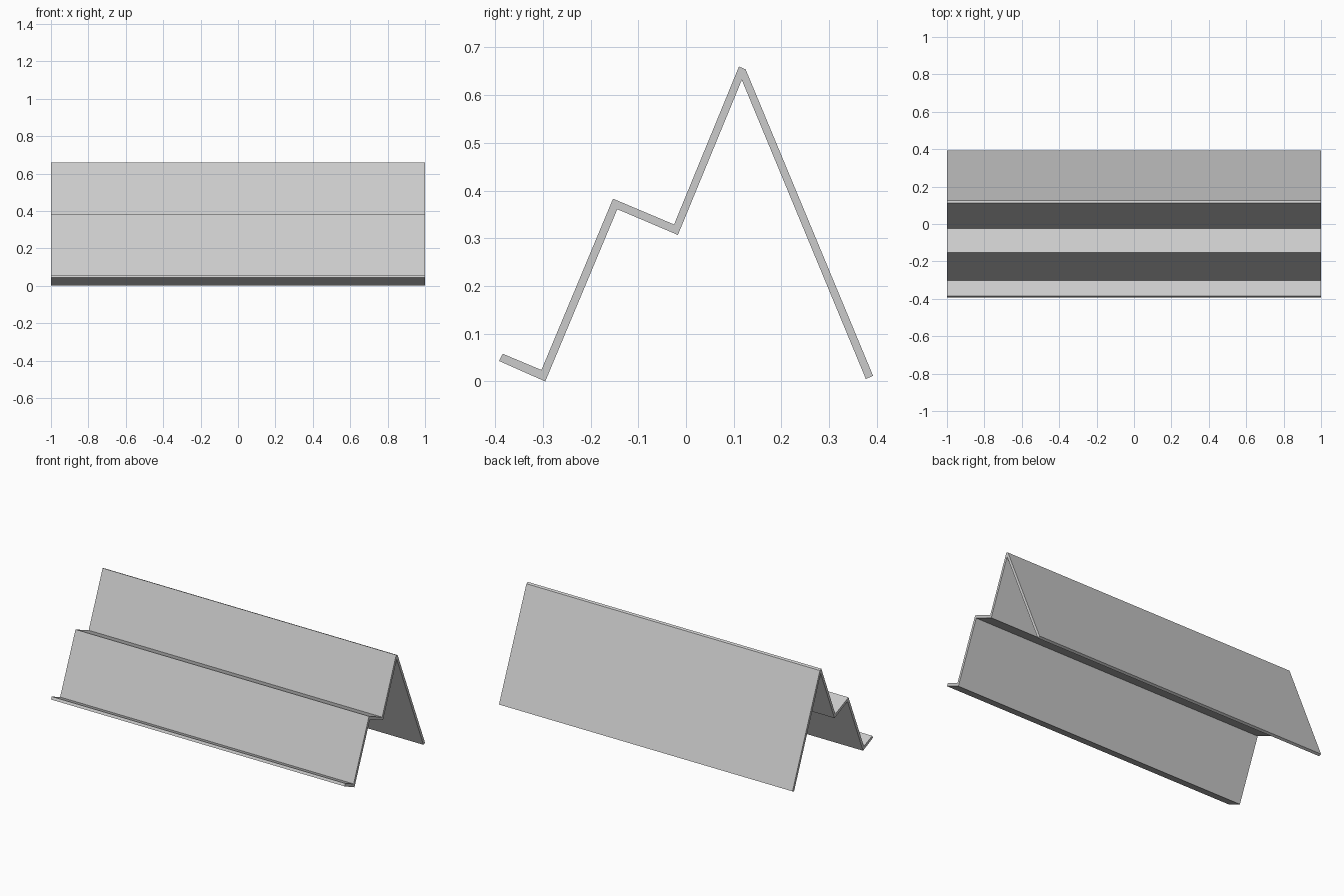
import bpy
import bmesh
from mathutils import Vector

cube = bpy.data.objects.get("Cube")
if cube:
    bpy.data.objects.remove(cube, do_unlink=True)

WIDTH = 2.0

# One plain grey for the whole folded sheet
grey = bpy.data.materials.new("plain grey")
grey.use_nodes = True
colour = (0.6, 0.6, 0.6, 1)
grey.diffuse_color = colour
grey.node_tree.nodes["Principled BSDF"].inputs["Base Color"].default_value = colour

# Folded sheet cross-section (y, z): front surface from lip to back foot
outer = [(-0.384, 0.058), (-0.303, 0.024), (-0.153, 0.383), (-0.025, 0.329),
         (0.111, 0.66), (0.125, 0.654), (0.392, 0.012)]
# Underside, from back foot to lip
inner = [(0.377, 0.005), (0.117, 0.632), (-0.017, 0.307), (-0.144, 0.361),
         (-0.295, 0.0), (-0.392, 0.043)]

# Extrude the section across the full width
bm = bmesh.new()
section = [bm.verts.new((-WIDTH / 2, y, z)) for y, z in outer + inner]
end = bm.faces.new(section)
result = bmesh.ops.extrude_face_region(bm, geom=[end], use_keep_orig=True)
moved = [v for v in result["geom"] if isinstance(v, bmesh.types.BMVert)]
bmesh.ops.translate(bm, verts=moved, vec=Vector((WIDTH, 0, 0)))
bmesh.ops.recalc_face_normals(bm, faces=bm.faces)

mesh = bpy.data.meshes.new("folded_stand")
bm.to_mesh(mesh)
bm.free()
mesh.materials.append(grey)
stand = bpy.data.objects.new("folded_stand", mesh)
bpy.context.collection.objects.link(stand)
